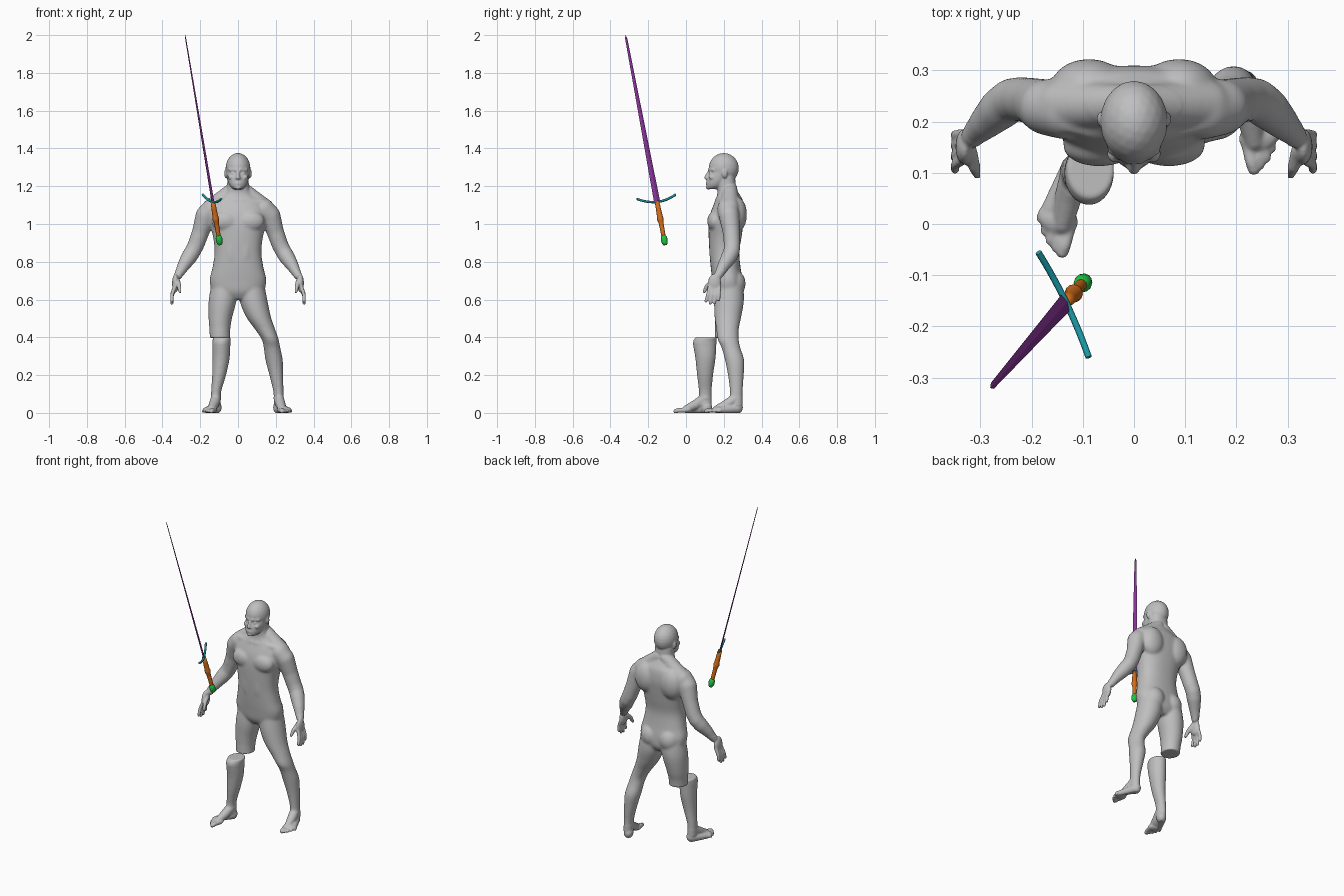
import bpy
import bmesh
from math import sin, cos, pi, copysign
from mathutils import Matrix, Vector

if "Cube" in bpy.data.objects:
    bpy.data.objects.remove(bpy.data.objects["Cube"], do_unlink=True)


def make_material(name, colour):
    mat = bpy.data.materials.new(name)
    mat.use_nodes = True
    mat.diffuse_color = (*colour, 1)
    mat.node_tree.nodes["Principled BSDF"].inputs["Base Color"].default_value = (*colour, 1)
    return mat


grey = make_material("body_grey", (0.52, 0.52, 0.52))
purple = make_material("blade_purple", (0.25, 0.035, 0.32))
orange = make_material("grip_orange", (0.65, 0.15, 0.01))
teal = make_material("guard_teal", (0.01, 0.34, 0.4))
green = make_material("pommel_green", (0.015, 0.55, 0.06))


def spline(a, b, c, d, t):
    return b + 0.5 * t * (c - a + t * (2 * a - 5 * b + 4 * c - d + t * (3 * (b - c) + d - a)))


def loft(bm, rings, sides=32, steps=5, power=1.0):
    """Closed skin through level rings given as (x, y, z, half width, half depth)."""
    path = []
    for i in range(len(rings) - 1):
        span = [rings[max(0, i - 1)], rings[i], rings[i + 1], rings[min(len(rings) - 1, i + 2)]]
        path += [[spline(*v, k / steps) for v in zip(*span)] for k in range(steps)]
    path.append(rings[-1])
    loops = []
    for x, y, z, rx, ry in path:
        loop = []
        for i in range(sides):
            c, s = cos(2 * pi * i / sides), sin(2 * pi * i / sides)
            loop.append(bm.verts.new((x + rx * copysign(abs(c) ** power, c),
                                      y + ry * copysign(abs(s) ** power, s), z)))
        loops.append(loop)
    faces = [bm.faces.new((a[i - 1], a[i], b[i], b[i - 1]))
             for a, b in zip(loops, loops[1:]) for i in range(sides)]
    faces += [bm.faces.new(loops[0]), bm.faces.new(loops[-1])]
    bmesh.ops.recalc_face_normals(bm, faces=faces)


def blob(bm, centre, radii, frame=Matrix()):
    size = Matrix.Diagonal((*radii, 1))
    bmesh.ops.create_icosphere(bm, subdivisions=3, radius=1,
                               matrix=frame @ Matrix.Translation(centre) @ size)


def limb(bm, points, frame=Matrix()):
    """Chain of tapered rods with round joints, given as (x, y, z, radius)."""
    for p in points:
        blob(bm, p[:3], [p[3]] * 3, frame)
    for p, q in zip(points, points[1:]):
        a, b = Vector(p[:3]), Vector(q[:3])
        turn = (b - a).to_track_quat('Z', 'Y').to_matrix().to_4x4()
        bmesh.ops.create_cone(bm, cap_ends=True, segments=24, radius1=p[3], radius2=q[3],
                              depth=(b - a).length,
                              matrix=frame @ Matrix.Translation((a + b) / 2) @ turn)


def finish(name, bm, mat, frame=Matrix()):
    mesh = bpy.data.meshes.new(name)
    bm.to_mesh(mesh)
    bm.free()
    mesh.materials.append(mat)
    obj = bpy.data.objects.new(name, mesh)
    bpy.context.collection.objects.link(obj)
    obj.matrix_world = frame
    return obj


def fuse(obj):
    """Melt overlapping volumes into one skin, softer away from face, hands and feet."""
    remesh = obj.modifiers.new("fuse", 'REMESH')
    remesh.mode = 'VOXEL'
    remesh.voxel_size = 0.0045
    graph = bpy.context.evaluated_depsgraph_get()
    mesh = bpy.data.meshes.new_from_object(obj.evaluated_get(graph))
    obj.modifiers.clear()
    obj.data = mesh
    mesh.shade_smooth()
    if not mesh.materials:
        mesh.materials.append(grey)
    soft = []
    for v in mesh.vertices:
        x, y, z = v.co
        v.co.z = max(z, 0)
        cut_knee = x < 0 and 0.36 < z < 0.44
        if 0.08 < z < 1.18 and not cut_knee and (abs(x) < 0.3 or z > 0.75):
            soft.append(v.index)
    obj.vertex_groups.new(name="soft").add(soft, 1, 'REPLACE')
    for group, rounds in (("", 4), ("soft", 30)):
        smooth = obj.modifiers.new("smooth", 'SMOOTH')
        smooth.factor = 0.5
        smooth.iterations = rounds
        smooth.vertex_group = group


def foot(bm, heel, toward, side):
    """Foot along local y, with the big toe on the inner edge."""
    forward = Vector((*toward, 0)).normalized()
    out = Vector((-forward.y, forward.x, 0)) * side
    frame = Matrix.Translation((*heel, 0)) @ Matrix((out, forward, (0, 0, 1))).transposed().to_4x4()
    blob(bm, (0, -0.003, 0.028), (0.028, 0.032, 0.034), frame)
    limb(bm, [(0, 0, 0.08, 0.027), (-0.005, 0.05, 0.045, 0.027), (-0.012, 0.105, 0.02, 0.02)], frame)
    limb(bm, [(0.004, 0, 0.022, 0.025), (0.02, 0.085, 0.015, 0.018)], frame)
    blob(bm, (0, 0.1, 0.016), (0.041, 0.03, 0.018), frame)
    for i in range(5):
        x, tip = -0.029 + 0.0155 * i, 0.158 - 0.003 * i * i
        r = 0.0125 if i == 0 else 0.0085
        limb(bm, [(x * 0.9, 0.1, 0.014, r), (x, tip - 0.015, 0.014, r), (x, tip, 0.009, r)], frame)


# Torso and neck
body = bmesh.new()
loft(body, [(0, 0.225, 0.6, 0.05, 0.05), (0, 0.225, 0.64, 0.13, 0.075),
            (0, 0.22, 0.7, 0.15, 0.08), (0, 0.21, 0.77, 0.135, 0.079),
            (0, 0.203, 0.85, 0.124, 0.079), (0, 0.207, 0.93, 0.132, 0.087),
            (0, 0.212, 1.0, 0.15, 0.092), (0, 0.22, 1.06, 0.155, 0.09),
            (0, 0.228, 1.12, 0.13, 0.075), (0, 0.225, 1.155, 0.08, 0.06),
            (0, 0.216, 1.19, 0.06, 0.05), (0, 0.21, 1.25, 0.056, 0.05)], power=0.85)

# Head
blob(body, (0, 0.2, 1.295), (0.066, 0.08, 0.081))
loft(body, [(0, 0.145, 1.184, 0.022, 0.032), (0, 0.156, 1.2, 0.041, 0.048),
            (0, 0.168, 1.225, 0.053, 0.059), (0, 0.181, 1.255, 0.059, 0.065),
            (0, 0.192, 1.275, 0.061, 0.068), (0, 0.197, 1.3, 0.06, 0.072)])
limb(body, [(0, 0.122, 1.275, 0.008), (0, 0.106, 1.246, 0.01)])
for z in (1.218, 1.211):
    blob(body, (0, 0.113, z), (0.019, 0.008, 0.0045))
blob(body, (0, 0.117, 1.193), (0.017, 0.012, 0.01))

for side in (1, -1):
    # Brow, eye, cheek, nostril and ear
    limb(body, [(side * 0.01, 0.126, 1.286, 0.01), (side * 0.042, 0.145, 1.287, 0.01)])
    blob(body, (side * 0.026, 0.133, 1.268), (0.013, 0.01, 0.007))
    blob(body, (side * 0.037, 0.137, 1.247), (0.016, 0.017, 0.013))
    blob(body, (side * 0.009, 0.113, 1.242), (0.008, 0.009, 0.007))
    blob(body, (side * 0.065, 0.205, 1.267), (0.008, 0.014, 0.024))
    # Chest, collar, shoulder blade, trapezius and buttock
    blob(body, (side * 0.068, 0.152, 1.015), (0.072, 0.04, 0.055))
    limb(body, [(side * 0.015, 0.163, 1.125, 0.012), (side * 0.13, 0.195, 1.115, 0.018)])
    blob(body, (side * 0.088, 0.268, 1.05), (0.075, 0.055, 0.095))
    limb(body, [(side * 0.02, 0.232, 1.185, 0.04), (side * 0.14, 0.232, 1.085, 0.05)])
    blob(body, (side * 0.064, 0.25, 0.685), (0.066, 0.066, 0.075))
    blob(body, (side * 0.035, 0.145, 0.87), (0.036, 0.022, 0.1))
    # Arm
    limb(body, [(side * x, y, z, r) for x, y, z, r in (
        (0.135, 0.222, 1.08, 0.057), (0.17, 0.228, 1.045, 0.055), (0.197, 0.24, 0.96, 0.046),
        (0.222, 0.244, 0.89, 0.044), (0.24, 0.242, 0.855, 0.043), (0.262, 0.225, 0.82, 0.042),
        (0.288, 0.2, 0.78, 0.034), (0.315, 0.172, 0.73, 0.023))])
    # Hand with fingers and thumb
    blob(body, (side * 0.331, 0.151, 0.687), (0.018, 0.035, 0.05))
    for i, length in enumerate((0.068, 0.08, 0.078, 0.06)):
        y, lean = 0.126 + 0.0165 * i, 0.02 - 0.006 * i
        limb(body, [(side * 0.334, y, 0.67, 0.0105),
                    (side * 0.349, y - lean / 2, 0.66 - length / 2, 0.0095),
                    (side * 0.35, y - lean, 0.66 - length, 0.0085)])
    limb(body, [(side * 0.322, 0.145, 0.7, 0.015), (side * 0.312, 0.112, 0.672, 0.012),
                (side * 0.306, 0.097, 0.642, 0.009)])

# Left leg and foot
loft(body, [(0.07, 0.23, 0.7, 0.066, 0.07), (0.081, 0.228, 0.6, 0.074, 0.079),
            (0.108, 0.222, 0.51, 0.066, 0.071), (0.142, 0.22, 0.445, 0.054, 0.06),
            (0.17, 0.223, 0.39, 0.045, 0.056), (0.18, 0.238, 0.345, 0.044, 0.05),
            (0.191, 0.257, 0.28, 0.046, 0.051), (0.203, 0.264, 0.2, 0.037, 0.042),
            (0.214, 0.266, 0.11, 0.027, 0.034), (0.217, 0.266, 0.04, 0.027, 0.034)])
foot(body, (0.215, 0.267), (0.045, -0.145), 1)

# Right thigh, cut off at the knee
loft(body, [(-0.07, 0.23, 0.7, 0.066, 0.07), (-0.081, 0.228, 0.6, 0.074, 0.079),
            (-0.094, 0.221, 0.5, 0.062, 0.069), (-0.096, 0.214, 0.44, 0.055, 0.06),
            (-0.095, 0.211, 0.397, 0.054, 0.057)])
fuse(finish("body", body, grey))

# Right lower leg, stepping forward
shin = bmesh.new()
loft(shin, [(-0.085, 0.107, 0.4, 0.046, 0.056), (-0.088, 0.099, 0.37, 0.048, 0.062),
            (-0.09, 0.103, 0.29, 0.046, 0.054), (-0.1, 0.101, 0.2, 0.037, 0.043),
            (-0.116, 0.102, 0.11, 0.027, 0.034), (-0.118, 0.102, 0.04, 0.027, 0.034)])
foot(shin, (-0.116, 0.104), (-0.05, -0.145), -1)
fuse(finish("right_lower_leg", shin, grey))

# Sword frame: local z runs up the blade, local x along the guard
up = Vector((-0.185, -0.21, 1.11)).normalized()
along = Vector((0.1, -0.21, -0.02))
along = (along - up * along.dot(up)).normalized()
sword = Matrix.Translation((-0.133, -0.153, 1.117)) @ \
    Matrix((along, up.cross(along), up)).transposed().to_4x4()

blade = bmesh.new()
loft(blade, [(0, 0, 0, 0.018, 0.004), (0, 0, 0.89, 0.0065, 0.002), (0, 0, 0.911, 0.001, 0.001)],
     sides=4, steps=1)
finish("sword_blade", blade, purple, sword)

grip = bmesh.new()
loft(grip, [(0, 0, z, r, r) for z, r in (
    (-0.2, 0.011), (-0.15, 0.012), (-0.115, 0.013), (-0.095, 0.018), (-0.075, 0.015), (0, 0.012))],
    sides=12, steps=2)
grip_obj = finish("sword_grip", grip, orange, sword)

pommel = bmesh.new()
loft(pommel, [(0, 0, z, r, r) for z, r in (
    (-0.235, 0.009), (-0.225, 0.015), (-0.205, 0.018), (-0.19, 0.015), (-0.183, 0.011))],
    sides=12, steps=2)
pommel_obj = finish("sword_pommel", pommel, green, sword)
for obj in (grip_obj, pommel_obj):
    obj.data.shade_smooth()

# Upswept guard
arc = bpy.data.curves.new("sword_guard", 'CURVE')
arc.dimensions = '3D'
arc.bevel_depth = 0.0065
arc.bevel_resolution = 2
arc.use_fill_caps = True
line = arc.splines.new('POLY')
line.points.add(12)
for i, point in enumerate(line.points):
    t = i / 6 - 1
    point.co = (0.114 * t, 0, 0.028 * t * t, 1)
arc.materials.append(teal)
guard = bpy.data.objects.new("sword_guard", arc)
bpy.context.collection.objects.link(guard)
guard.matrix_world = sword
